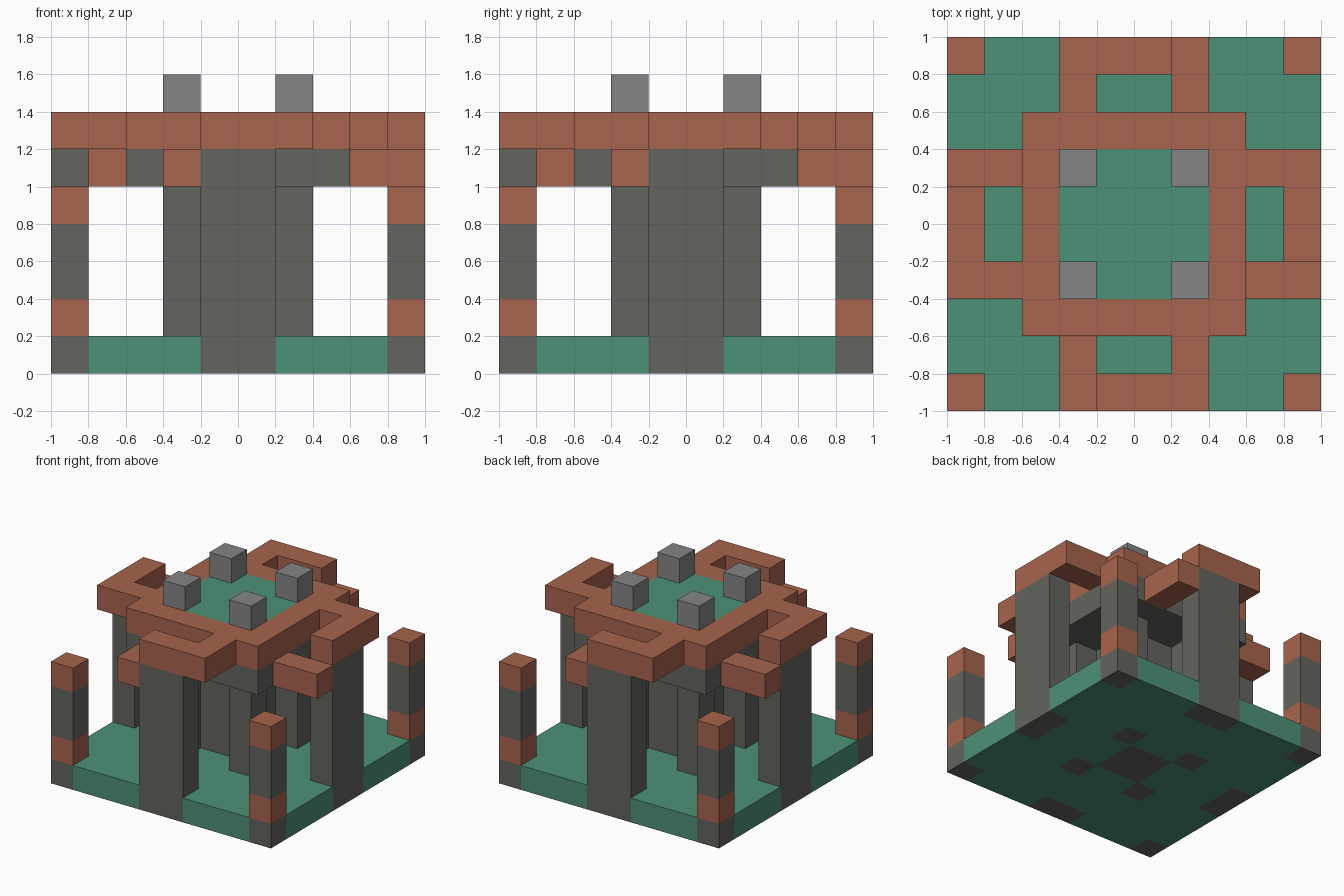
import bpy
import bmesh
from mathutils import Matrix, Vector

CELL = 0.2
SIDES = ["front", "left", "back", "right"]

if "Cube" in bpy.data.objects:
    bpy.data.objects.remove(bpy.data.objects["Cube"], do_unlink=True)


def make_material(name, rgb):
    mat = bpy.data.materials.new(name)
    mat.use_nodes = True
    mat.diffuse_color = (*rgb, 1)
    mat.node_tree.nodes["Principled BSDF"].inputs["Base Color"].default_value = (*rgb, 1)
    return mat


BRICK = make_material("terracotta", (0.392, 0.127, 0.074))
GREEN = make_material("sea_green", (0.074, 0.283, 0.188))
STONE = make_material("dark_stone", (0.127, 0.127, 0.112))
GREY = make_material("light_grey", (0.235, 0.235, 0.235))


def build(name, boxes, materials, rule=None, turn=0):
    """Join boxes, given in cells as (x0, x1, y0, y1, z0, z1), into one shell.
    rule(x, y, z) picks the material of each cell; turn is in quarter turns."""
    cells = {(x, y, z) for x0, x1, y0, y1, z0, z1 in boxes
             for x in range(x0, x1) for y in range(y0, y1) for z in range(z0, z1)}
    bm = bmesh.new()
    for cell in cells:
        centre = Vector(cell) + Vector((0.5, 0.5, 0.5))
        for axis in range(3):
            for sign in (-1, 1):
                beside = list(cell)
                beside[axis] += sign
                if tuple(beside) in cells:
                    continue
                n, u, v = Vector(), Vector(), Vector()
                n[axis] = sign / 2
                u[(axis + 1) % 3] = 0.5
                v[(axis + 2) % 3] = sign / 2
                ring = (-u - v, u - v, u + v, v - u)
                face = bm.faces.new([bm.verts.new(centre + n + c) for c in ring])
                face.material_index = rule(*cell) if rule else 0
    bmesh.ops.remove_doubles(bm, verts=bm.verts, dist=0.01)
    bm.transform(Matrix.Rotation(turn * 1.5707963268, 4, "Z") @ Matrix.Scale(CELL, 4))
    mesh = bpy.data.meshes.new(name)
    bm.to_mesh(mesh)
    bm.free()
    for mat in materials:
        mesh.materials.append(mat)
    obj = bpy.data.objects.new(name, mesh)
    bpy.context.collection.objects.link(obj)
    return obj


# Base plate, with stone where pillars and posts pass through it
def footing(x, y, z):
    near, far = sorted((abs(x + 0.5), abs(y + 0.5)))
    corner_or_core = near == far and far != 2.5 and far != 3.5
    return int(corner_or_core or (near < 1 and far > 4))


build("base_plate", [(-5, 5, -5, 5, 0, 1)], [GREEN, STONE], footing)

# Central column and the slab that carries the roof
build("central_column", [(-1, 1, -1, 1, 1, 5)], [STONE])
build("roof_slab", [(-3, 3, -3, 3, 5, 6)], [STONE])


# Roof terrace: green lawn inside a terracotta border
def border(x, y, z):
    return int(max(abs(x + 0.5), abs(y + 0.5)) > 2)


build("roof_terrace", [(-3, 3, -3, 3, 6, 7)], [GREEN, BRICK], border)

# Parts repeated on each side in quarter turns
for turn, side in enumerate(SIDES):
    build(side + "_pillar", [(-1, 1, -5, -4, 1, 6)], [STONE], turn=turn)
    build(side + "_upper_arm", [(-1, 2, -5, -4, 6, 7), (1, 2, -4, -3, 6, 7)],
          [BRICK], turn=turn)
    build(side + "_lower_arm", [(-2, -1, -5, -3, 5, 6)], [BRICK], turn=turn)
    build(side + "_inner_post", [(1, 2, -2, -1, 1, 5)], [STONE], turn=turn)
    build(side + "_roof_block", [(1, 2, -2, -1, 7, 8)], [GREY], turn=turn)
    # Corner post with terracotta bands at its foot and top
    build(side + "_corner_post", [(4, 5, -5, -4, 1, 5)], [STONE, BRICK],
          lambda x, y, z: int(z in (1, 4)), turn=turn)
